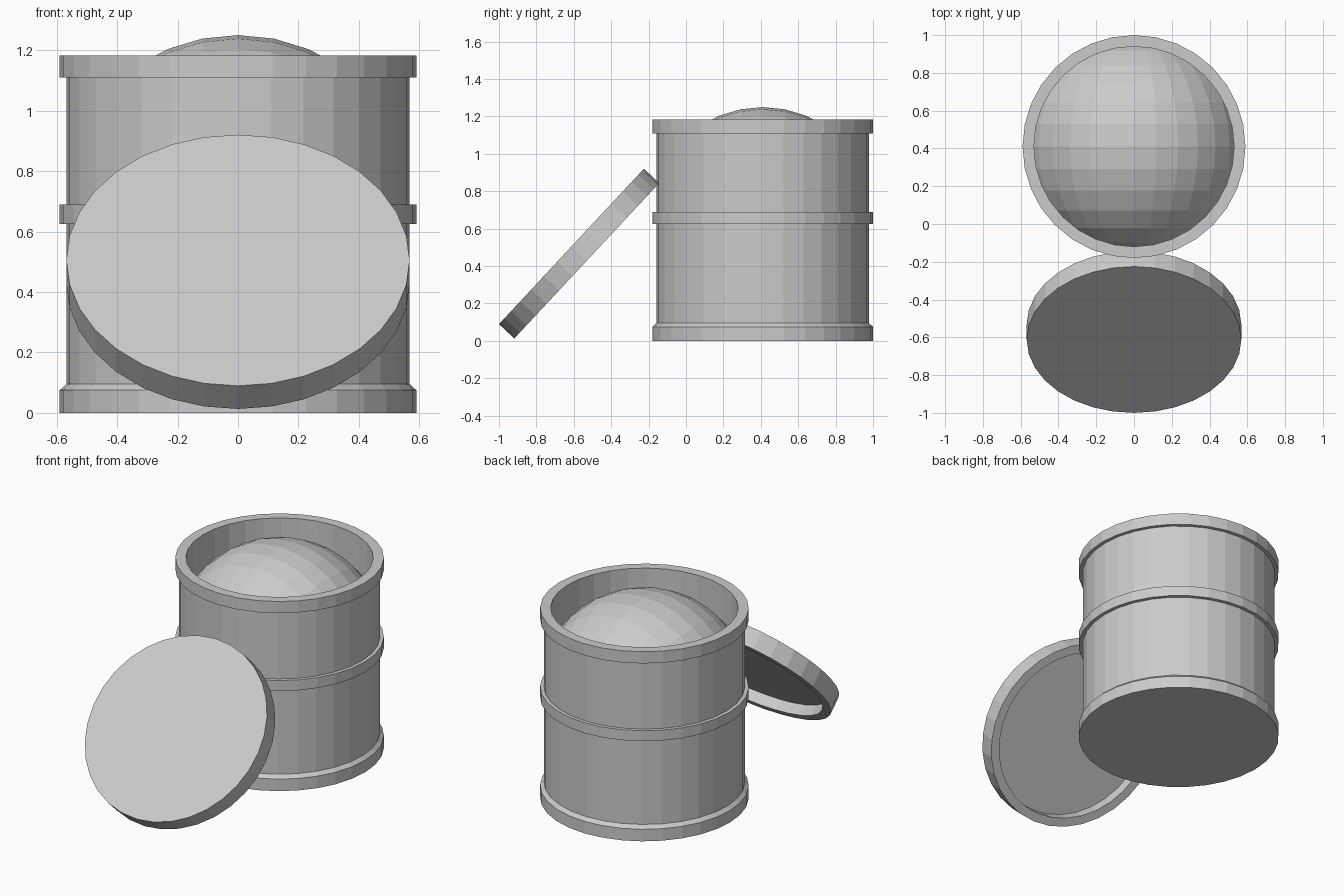
import bpy, bmesh, math
from mathutils import Matrix

if "Cube" in bpy.data.objects:
    bpy.data.objects.remove(bpy.data.objects["Cube"])

SIDES = 32
CENTRE = (0, 0.41, 0)


def make_object(name, bm, location, tilt=0):
    bmesh.ops.recalc_face_normals(bm, faces=bm.faces)
    mesh = bpy.data.meshes.new(name)
    bm.to_mesh(mesh)
    bm.free()
    obj = bpy.data.objects.new(name, mesh)
    obj.location = location
    obj.rotation_euler.x = tilt
    bpy.context.collection.objects.link(obj)
    return obj


def lathe(name, profile, location, tilt=0, closed=False):
    """Revolve (radius, z) points; open profiles get flat end caps."""
    bm = bmesh.new()
    rings = []
    for r, z in profile:
        rings.append([bm.verts.new((r * math.cos(a), r * math.sin(a), z))
                      for a in (2 * math.pi * i / SIDES for i in range(SIDES))])
    pairs = list(zip(rings, rings[1:]))
    if closed:
        pairs.append((rings[-1], rings[0]))
    else:
        bm.faces.new(rings[0])
        bm.faces.new(rings[-1])
    for a, b in pairs:
        for i in range(SIDES):
            j = (i + 1) % SIDES
            bm.faces.new((a[i], a[j], b[j], b[i]))
    return make_object(name, bm, location, tilt)


# Hollow barrel wall with a floor
lathe("barrel_body", [(0.568, 0.0), (0.568, 1.17), (0.53, 1.17), (0.53, 0.06)], CENTRE)

# Raised bands
lathe("base_band", [(0.55, 0), (0.59, 0), (0.59, 0.075), (0.566, 0.097), (0.55, 0.097)],
      CENTRE, closed=True)
lathe("middle_band", [(0.55, 0.625), (0.59, 0.625), (0.59, 0.69), (0.55, 0.69)],
      CENTRE, closed=True)
lathe("top_band", [(0.53, 1.11), (0.59, 1.11), (0.59, 1.183), (0.53, 1.183)],
      CENTRE, closed=True)

# Domed contents: sphere with its poles along y, trimmed to a cap inside the wall
RADIUS, TOP = 0.61, 1.25
bm = bmesh.new()
bmesh.ops.create_uvsphere(bm, u_segments=SIDES, v_segments=SIDES // 2, radius=RADIUS,
                          matrix=Matrix.Rotation(math.pi / 2, 4, 'X'))
bmesh.ops.bisect_plane(bm, geom=bm.verts[:] + bm.edges[:] + bm.faces[:],
                       plane_co=(0, 0, 0.275), plane_no=(0, 0, 1), clear_inner=True)
make_object("domed_contents", bm, (0, CENTRE[1], TOP - RADIUS))

# Lid leaning against the front, hollow underneath
lathe("leaning_lid", [(0.568, 0), (0.568, -0.112), (0.515, -0.112), (0.515, -0.045)],
      (0, -0.6125, 0.505), tilt=math.radians(47))
